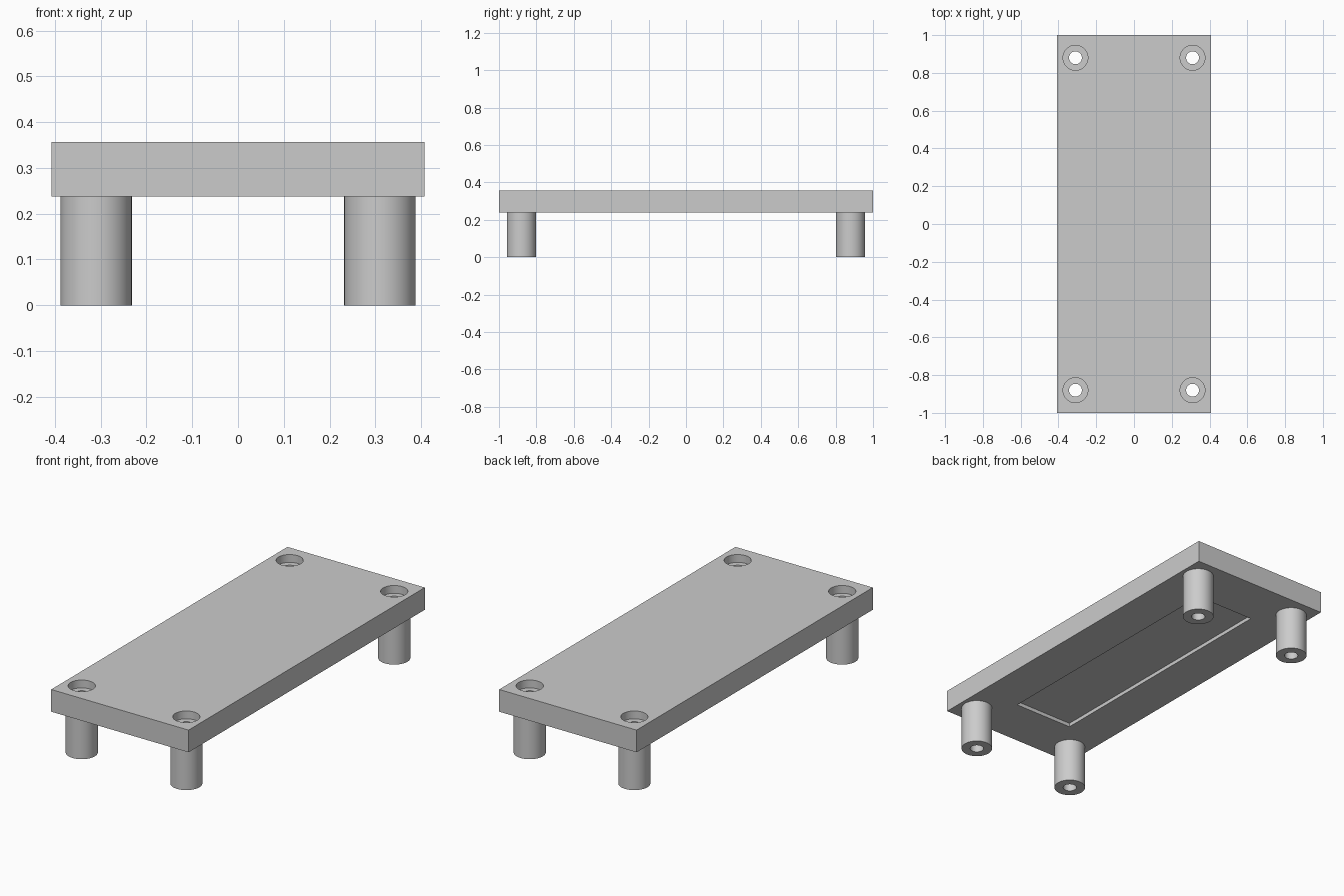
import bpy
import bmesh
import math
from mathutils import Matrix, Vector

cube = bpy.data.objects.get("Cube")
if cube:
    bpy.data.objects.remove(cube, do_unlink=True)

HALF_X, HALF_Y = 0.407, 1.0
BOTTOM, TOP = 0.238, 0.357
LEG_X, LEG_Y, LEG_R = 0.31, 0.88, 0.078
BORE_R, SINK_R, SINK_DEPTH = 0.034, 0.066, 0.042
RECESS_X, RECESS_Y, RECESS_DEPTH = 0.174, 0.721, 0.02
SIDES = 48

grey = bpy.data.materials.new("plain grey")
grey.use_nodes = True
colour = (0.6, 0.6, 0.6, 1)
grey.diffuse_color = colour
grey.node_tree.nodes["Principled BSDF"].inputs["Base Color"].default_value = colour


def add_object(name, bm):
    mesh = bpy.data.meshes.new(name)
    bm.to_mesh(mesh)
    bm.free()
    mesh.materials.append(grey)
    obj = bpy.data.objects.new(name, mesh)
    bpy.context.collection.objects.link(obj)
    return obj


def add_box(name, hx, hy, z0, z1):
    bm = bmesh.new()
    size = Matrix.Diagonal((2 * hx, 2 * hy, z1 - z0, 1))
    bmesh.ops.create_cube(bm, size=1, matrix=Matrix.Translation((0, 0, (z0 + z1) / 2)) @ size)
    return add_object(name, bm)


def add_lathe(name, profile, x, y):
    """Turn a list of (radius, height) points around a vertical axis."""
    bm = bmesh.new()
    verts = [bm.verts.new((r, 0, z)) for r, z in profile]
    edges = [bm.edges.new(pair) for pair in zip(verts, verts[1:])]
    bmesh.ops.spin(bm, geom=verts + edges, cent=(0, 0, 0), axis=(0, 0, 1),
                   angle=math.tau, steps=SIDES, use_duplicate=False)
    bmesh.ops.remove_doubles(bm, verts=bm.verts, dist=1e-5)
    bmesh.ops.recalc_face_normals(bm, faces=bm.faces)
    bmesh.ops.translate(bm, verts=bm.verts, vec=Vector((x, y, 0)))
    return add_object(name, bm)


# Flat plate, with cutters for the underside recess and the screw holes
plate = add_box("plate", HALF_X, HALF_Y, BOTTOM, TOP)
cutters = [add_box("recess_cutter", RECESS_X, RECESS_Y, BOTTOM - 0.05, BOTTOM + RECESS_DEPTH)]
legs = []
over, under, floor = TOP + 0.05, BOTTOM - 0.05, TOP - SINK_DEPTH
for y_name, sy in (("front", -1), ("back", 1)):
    for x_name, sx in (("right", -1), ("left", 1)):
        x, y = sx * LEG_X, sy * LEG_Y
        label = f"{y_name}_{x_name}"
        # Stepped hole: wide at the top, narrow below
        cutters.append(add_lathe(f"{label}_hole_cutter", [
            (0, under), (BORE_R, under), (BORE_R, floor),
            (SINK_R, floor), (SINK_R, over), (0, over)], x, y))
        # Hollow leg, open where it meets the plate
        legs.append(add_lathe(f"{label}_leg", [
            (BORE_R, BOTTOM), (BORE_R, 0), (LEG_R, 0), (LEG_R, BOTTOM)], x, y))

for cutter in cutters:
    cutter.hide_render = True
    mod = plate.modifiers.new(cutter.name, "BOOLEAN")
    mod.operation = "DIFFERENCE"
    mod.solver = "EXACT"
    mod.object = cutter

# Make the cuts real and drop the cutters
bpy.context.view_layer.update()
cut_mesh = bpy.data.meshes.new_from_object(
    plate.evaluated_get(bpy.context.evaluated_depsgraph_get()))
plate.modifiers.clear()
plate.data = cut_mesh
cut_mesh.materials.clear()
cut_mesh.materials.append(grey)
for poly in cut_mesh.polygons:
    poly.material_index = 0
for cutter in cutters:
    bpy.data.objects.remove(cutter, do_unlink=True)

# Smooth round walls, sharp rims
bpy.ops.object.select_all(action="DESELECT")
for obj in [plate] + legs:
    obj.select_set(True)
bpy.context.view_layer.objects.active = plate
bpy.ops.object.shade_smooth_by_angle(angle=math.radians(30))
